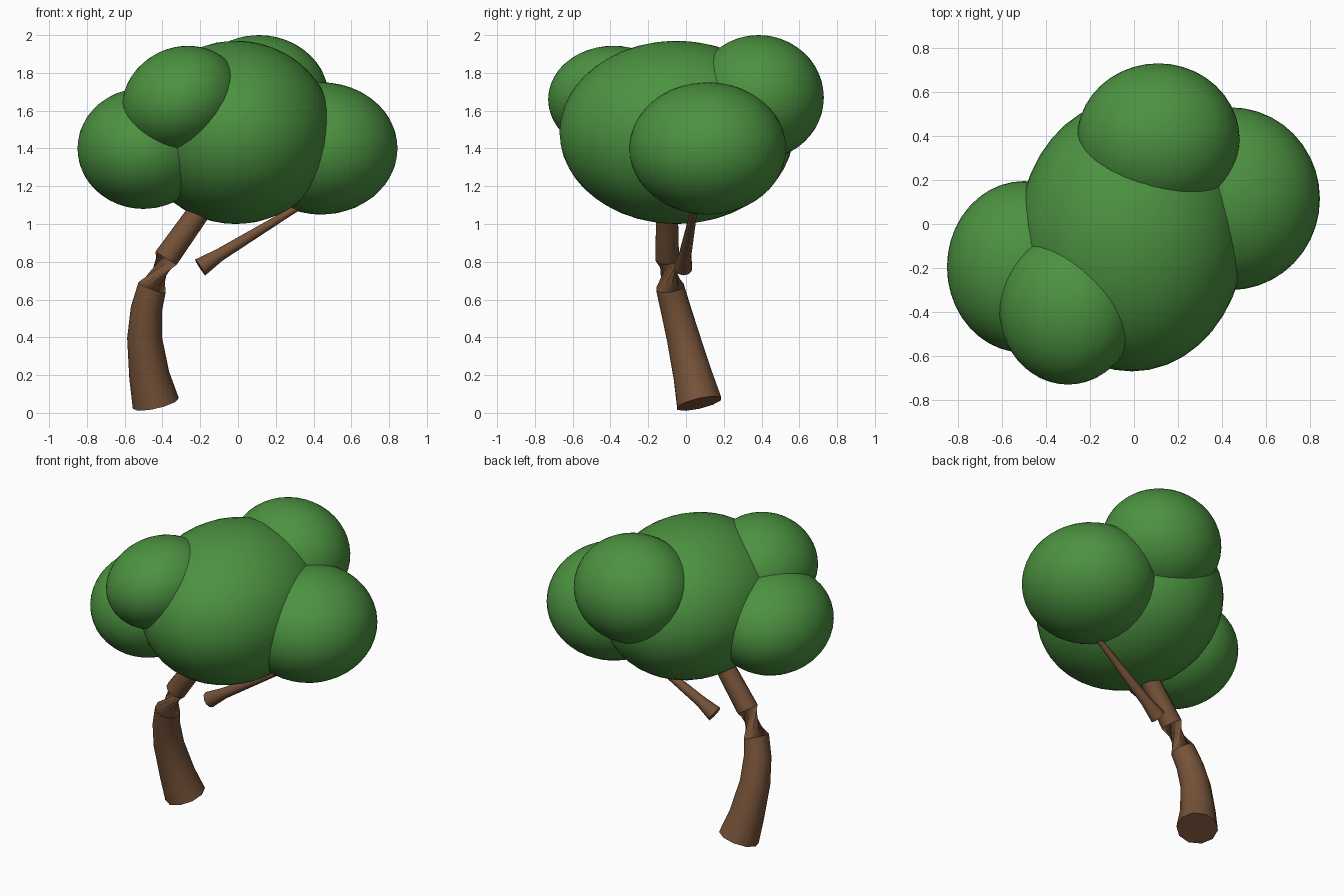
import bpy, bmesh, math
from mathutils import Vector, Matrix

cube = bpy.data.objects.get("Cube")
if cube:
    bpy.data.objects.remove(cube, do_unlink=True)


def material(name, colour):
    mat = bpy.data.materials.new(name)
    mat.use_nodes = True
    mat.diffuse_color = colour
    mat.node_tree.nodes["Principled BSDF"].inputs["Base Color"].default_value = colour
    return mat


LEAF = material("leaf green", (0.072, 0.29, 0.052, 1))
BARK = material("bark brown", (0.18, 0.085, 0.04, 1))


def add_object(name, bm, mat, angle):
    bmesh.ops.recalc_face_normals(bm, faces=bm.faces)
    mesh = bpy.data.meshes.new(name)
    bm.to_mesh(mesh)
    bm.free()
    mesh.materials.append(mat)
    obj = bpy.data.objects.new(name, mesh)
    bpy.context.collection.objects.link(obj)
    bpy.ops.object.select_all(action='DESELECT')
    obj.select_set(True)
    bpy.context.view_layer.objects.active = obj
    bpy.ops.object.shade_smooth_by_angle(angle=math.radians(angle))
    return obj


def leaf_clump(name, centre, radii, tilt=0):
    """Smooth ellipsoid, tilted about the y axis."""
    bm = bmesh.new()
    bmesh.ops.create_icosphere(bm, subdivisions=4, radius=1)
    place = (Matrix.Translation(centre)
             @ Matrix.Rotation(math.radians(tilt), 4, 'Y')
             @ Matrix.Diagonal((*radii, 1)))
    bm.transform(place)
    add_object(name, bm, LEAF, 60)


def limb(name, path, sides=10, twist_at=None, twist=4):
    """Capped tube through (x, y, z, radius); one span may be wrung into a pinch."""
    bm = bmesh.new()
    points = [Vector(p[:3]) for p in path]
    rings = []
    for i, p in enumerate(points):
        along = points[min(i + 1, len(points) - 1)] - points[max(i - 1, 0)]
        u = along.cross(Vector((0, 1, 0))).normalized()
        v = along.cross(u).normalized()
        ring = []
        for k in range(sides):
            a = math.tau * k / sides
            ring.append(bm.verts.new(p + (u * math.cos(a) + v * math.sin(a)) * path[i][3]))
        rings.append(ring)
    shift = 0
    for i in range(len(rings) - 1):
        low, high = rings[i], rings[i + 1]
        shift = twist if i == twist_at else 0
        for k in range(sides):
            n = (k + 1) % sides
            bm.faces.new((low[k], low[n], high[(n + shift) % sides], high[(k + shift) % sides]))
    bm.faces.new(rings[0])
    bm.faces.new(rings[-1])
    add_object(name, bm, BARK, 40)


# Crown
leaf_clump("crown_centre", (-0.01, -0.05, 1.485), (0.515, 0.62, 0.485))
leaf_clump("crown_left", (0.44, 0.115, 1.4), (0.405, 0.415, 0.35))
leaf_clump("crown_right", (-0.5, -0.195, 1.4), (0.35, 0.39, 0.32))
leaf_clump("crown_front", (-0.3, -0.385, 1.66), (0.32, 0.345, 0.275), -25)
leaf_clump("crown_back", (0.11, 0.385, 1.67), (0.37, 0.345, 0.33))

# Leaning trunk with a wrung joint below the upper stem
limb("trunk", [
    (-0.435, 0.07, 0.05, 0.125),
    (-0.47, 0.035, 0.2, 0.107),
    (-0.495, -0.015, 0.4, 0.092),
    (-0.485, -0.055, 0.55, 0.083),
    (-0.455, -0.085, 0.665, 0.077),
    (-0.38, -0.1, 0.82, 0.066),
    (-0.21, -0.1, 1.06, 0.06),
    (-0.01, -0.08, 1.34, 0.05),
], twist_at=4)

# Loose side branch, thinner toward the crown
limb("side_branch", [
    (-0.2, -0.015, 0.77, 0.05),
    (-0.1, -0.005, 0.835, 0.034),
    (0.27, 0.04, 1.06, 0.019),
    (0.45, 0.06, 1.17, 0.016),
])
